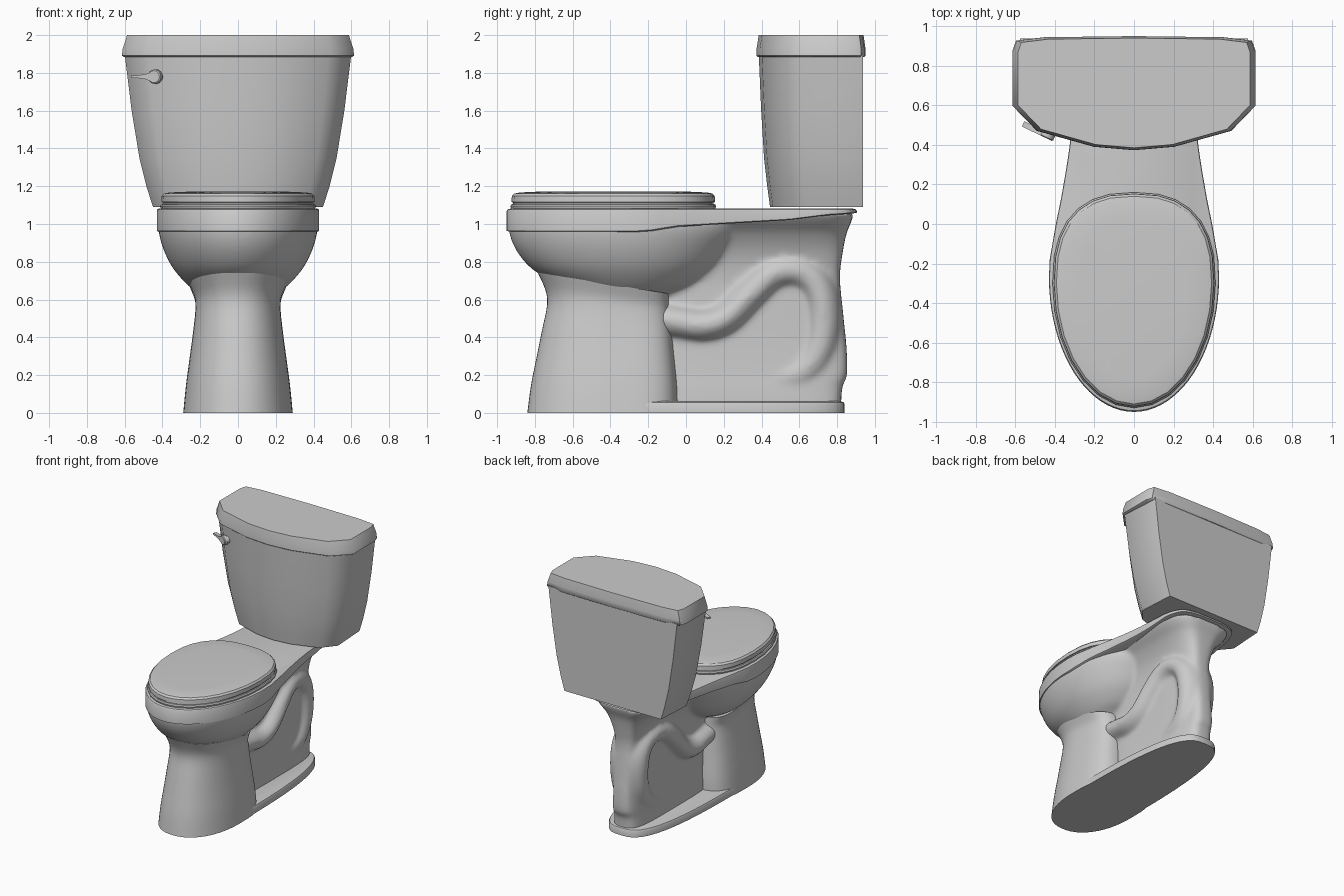
import bpy, bmesh, math
from mathutils import Vector

if "Cube" in bpy.data.objects:
    bpy.data.objects.remove(bpy.data.objects["Cube"])


def add_loft(bm, rings):
    """Skin a stack of equal-length rings and cap both ends."""
    vs = [[bm.verts.new(p) for p in r] for r in rings]
    n = len(rings[0])
    faces = [bm.faces.new(list(reversed(vs[0]))), bm.faces.new(vs[-1])]
    for a, b in zip(vs, vs[1:]):
        for i in range(n):
            j = (i + 1) % n
            faces.append(bm.faces.new((a[i], a[j], b[j], b[i])))
    bmesh.ops.recalc_face_normals(bm, faces=faces)


def make(name, lofts, angle=30):
    bm = bmesh.new()
    for rings in lofts:
        add_loft(bm, rings)
    me = bpy.data.meshes.new(name)
    bm.to_mesh(me)
    bm.free()
    ob = bpy.data.objects.new(name, me)
    bpy.context.collection.objects.link(ob)
    bpy.ops.object.select_all(action='DESELECT')
    bpy.context.view_layer.objects.active = ob
    ob.select_set(True)
    bpy.ops.object.shade_smooth_by_angle(angle=math.radians(angle))
    return ob


def spline(rows, steps):
    """Catmull-Rom resampling of rows of numbers."""
    rows = [Vector(r) for r in rows]
    p = [2 * rows[0] - rows[1]] + rows + [2 * rows[-1] - rows[-2]]
    out = []
    for k in range(1, len(p) - 2):
        a, b, c, d = p[k - 1:k + 3]
        for s in range(steps):
            t = s / steps
            out.append(0.5 * (2 * b + (c - a) * t + (2 * a - 5 * b + 4 * c - d) * t * t
                              + (3 * b - a - 3 * c + d) * t ** 3))
    return out + [rows[-1]]


def egg(z, front, back, hw, yc, n=64, ef=2.0, eb=2.0):
    """Egg outline: superellipse halves in front of and behind yc."""
    pts = []
    for i in range(n):
        a = 2 * math.pi * i / n - math.pi / 2
        c, s = math.cos(a), math.sin(a)
        e = ef if s < 0 else eb
        x = hw * math.copysign(abs(c) ** (2 / e), c)
        y = yc + (yc - front if s < 0 else back - yc) * math.copysign(abs(s) ** (2 / e), s)
        pts.append(Vector((x, y, z)))
    return pts


def mirror(half):
    """Complete a right-hand outline that starts and ends on x = 0."""
    return half + [(-x, y) for x, y in reversed(half[1:-1])]


# bowl underside, rear web and trapway, fused into one smooth body
bowl = [egg(z, f, b, w, -0.3) for z, f, b, w in spline([
    (0.60, -0.50, -0.10, 0.15), (0.64, -0.58, -0.03, 0.22), (0.68, -0.67, 0.06, 0.27),
    (0.74, -0.785, 0.14, 0.325), (0.80, -0.855, 0.20, 0.365), (0.88, -0.91, 0.26, 0.40),
    (0.96, -0.937, 0.32, 0.42), (1.02, -0.937, 0.34, 0.422)], 4)]
web = [egg(z, -0.2, b, w, 0.3, ef=4, eb=4) for z, b, w in spline([
    (0.02, 0.82, 0.13), (0.14, 0.828, 0.125), (0.20, 0.853, 0.12), (0.35, 0.85, 0.115),
    (0.55, 0.83, 0.115), (0.72, 0.815, 0.12), (0.85, 0.83, 0.15), (0.95, 0.85, 0.205),
    (1.01, 0.875, 0.265), (1.055, 0.888, 0.305)], 4)]
path = spline([(-0.15, 0.50, 0.18), (-0.03, 0.48, 0.19), (0.10, 0.465, 0.20), (0.22, 0.51, 0.20),
               (0.35, 0.64, 0.195), (0.46, 0.735, 0.185), (0.58, 0.755, 0.175), (0.68, 0.69, 0.165),
               (0.725, 0.55, 0.158), (0.71, 0.36, 0.15), (0.62, 0.22, 0.14), (0.42, 0.16, 0.118)], 5)
trap = []
for i, (y, z, w) in enumerate(path):
    d = path[min(i + 1, len(path) - 1)] - path[max(i - 1, 0)]
    nrm = Vector((0, -d.y, d.x)).normalized()
    trap.append([Vector((w * math.cos(a), y, z)) + nrm * 0.105 * math.sin(a)
                 for a in (2 * math.pi * k / 24 for k in range(24))])
body = make("bowl_and_trapway", [bowl, web, trap])
m = body.modifiers.new("fuse", 'REMESH')
m.mode, m.voxel_size, m.use_smooth_shade = 'VOXEL', 0.013, True
m = body.modifiers.new("soften", 'SMOOTH')
m.factor, m.iterations = 0.5, 18
for name in ("fuse", "soften"):
    bpy.ops.object.modifier_apply(modifier=name)
bpy.ops.object.shade_smooth()

# front pedestal column, its top tilted to meet the bowl
ped = []
for z, f, b, w in spline([(0, -0.84, -0.04, 0.29), (0.15, -0.82, -0.045, 0.275),
                          (0.30, -0.79, -0.06, 0.255), (0.45, -0.76, -0.07, 0.238),
                          (0.58, -0.735, -0.08, 0.226), (0.66, -0.745, -0.085, 0.228),
                          (0.745, -0.785, -0.09, 0.255)], 3):
    tilt = 0.16 * max(0, z - 0.3) / 0.445
    ring = egg(z, f, b, w, -0.38, ef=2.2, eb=3.6)
    ped.append([Vector((p.x, p.y, p.z - tilt * (p.y + 0.8))) for p in ring])
make("pedestal", [ped], 40)

# foot plate
make("foot_plate", [[egg(z, -0.80 + i, 0.84 - i, 0.28 - i, -0.4, eb=3)
                     for z, i in ((0, 0), (0.045, 0), (0.056, 0.006), (0.062, 0.025))]], 40)

# rim and tank deck
side = [(0.43 * math.sin(a), -0.27 - 0.68 * math.cos(a))
        for a in (math.pi / 2 * k / 20 for k in range(21))]
side += [(p.x, p.y) for p in spline([(0.426, -0.18), (0.395, 0), (0.365, 0.15), (0.325, 0.4),
                                     (0.31, 0.6), (0.295, 0.76), (0.24, 0.865), (0.13, 0.9),
                                     (0, 0.905)], 4)]
outline = mirror(side)
under = [(-1, 0.957), (-0.22, 0.957), (-0.05, 0.985), (0.2, 1.0), (0.55, 1.02), (0.75, 1.045), (1, 1.06)]


def low(y):
    for (y0, z0), (y1, z1) in zip(under, under[1:]):
        if y <= y1:
            return z0 + (z1 - z0) * (y - y0) / (y1 - y0)


def rim_ring(s, fz):
    return [Vector((x * s, -0.02 + (y + 0.02) * s, fz(y))) for x, y in outline]


make("rim_and_deck", [[rim_ring(0.97, low), rim_ring(1, lambda y: low(y) + 0.006),
                       rim_ring(1, lambda y: 1.068), rim_ring(0.993, lambda y: 1.078),
                       rim_ring(0.975, lambda y: 1.082)]], 35)


# seat and seat lid
def seat_stack(name, rows):
    make(name, [[egg(z, -0.93 + i, 0.16 - i, 0.412 - i, -0.3, 28, 2, 2.5) for z, i in rows]], 25)


seat_stack("seat", [(1.075, 0.006), (1.095, 0), (1.104, 0.006), (1.106, 0.02)])
seat_stack("seat_lid", [(1.10, 0.016), (1.114, 0.014), (1.116, 0.006), (1.148, 0.008),
                        (1.161, 0.02), (1.167, 0.05), (1.171, 0.14)])

# tank and tank lid
front = [(0, 0), (0.33, 0.03), (0.8, 0.17), (1, 0.39)]
tank_shape = mirror(front + [(0.96, 1), (0, 1)])
lid_shape = mirror(front + [(1, 0.87), (0.97, 0.96), (0.74, 0.99), (0, 1)])


def tank_ring(shape, z, hw, f, b):
    return [Vector((x * hw, f + y * (b - f), z)) for x, y in shape]


make("tank", [[tank_ring(tank_shape, z, w, f, 0.938) for z, w, f in (
    (1.09, 0.45, 0.445), (1.2, 0.485, 0.43), (1.35, 0.522, 0.413),
    (1.6, 0.563, 0.398), (1.9, 0.60, 0.385))]], 48)
make("tank_lid", [[tank_ring(lid_shape, z, w, f, b) for z, w, f, b in (
    (1.885, 0.605, 0.38, 0.945), (1.891, 0.615, 0.373, 0.95),
    (1.93, 0.61, 0.374, 0.95), (2.0, 0.587, 0.385, 0.94))]], 48)

# flush handle: round boss and tapered lever lying along the tank corner
d, nrm, up = Vector((-0.9, 0.43, 0)).normalized(), Vector((-0.43, -0.9, 0)).normalized(), Vector((0, 0, 1))
hub = Vector((-0.43, 0.466, 1.78))


def disc(o, r):
    return [hub + nrm * o + r * (d * math.cos(a) + up * math.sin(a))
            for a in (2 * math.pi * k / 16 for k in range(16))]


def lever(s, h):
    c = hub + d * s + nrm * 0.02
    return [c + nrm * u * 0.015 + up * v * h for u, v in ((-1, -1), (1, -1), (1, 1), (-1, 1))]


make("flush_handle", [[disc(-0.03, 0.03), disc(0.006, 0.03), disc(0.008, 0.038), disc(0.03, 0.038),
                       disc(0.035, 0.032)],
                      [lever(0.02, 0.024), lever(0.05, 0.013), lever(0.10, 0.007), lever(0.135, 0.007)]])
